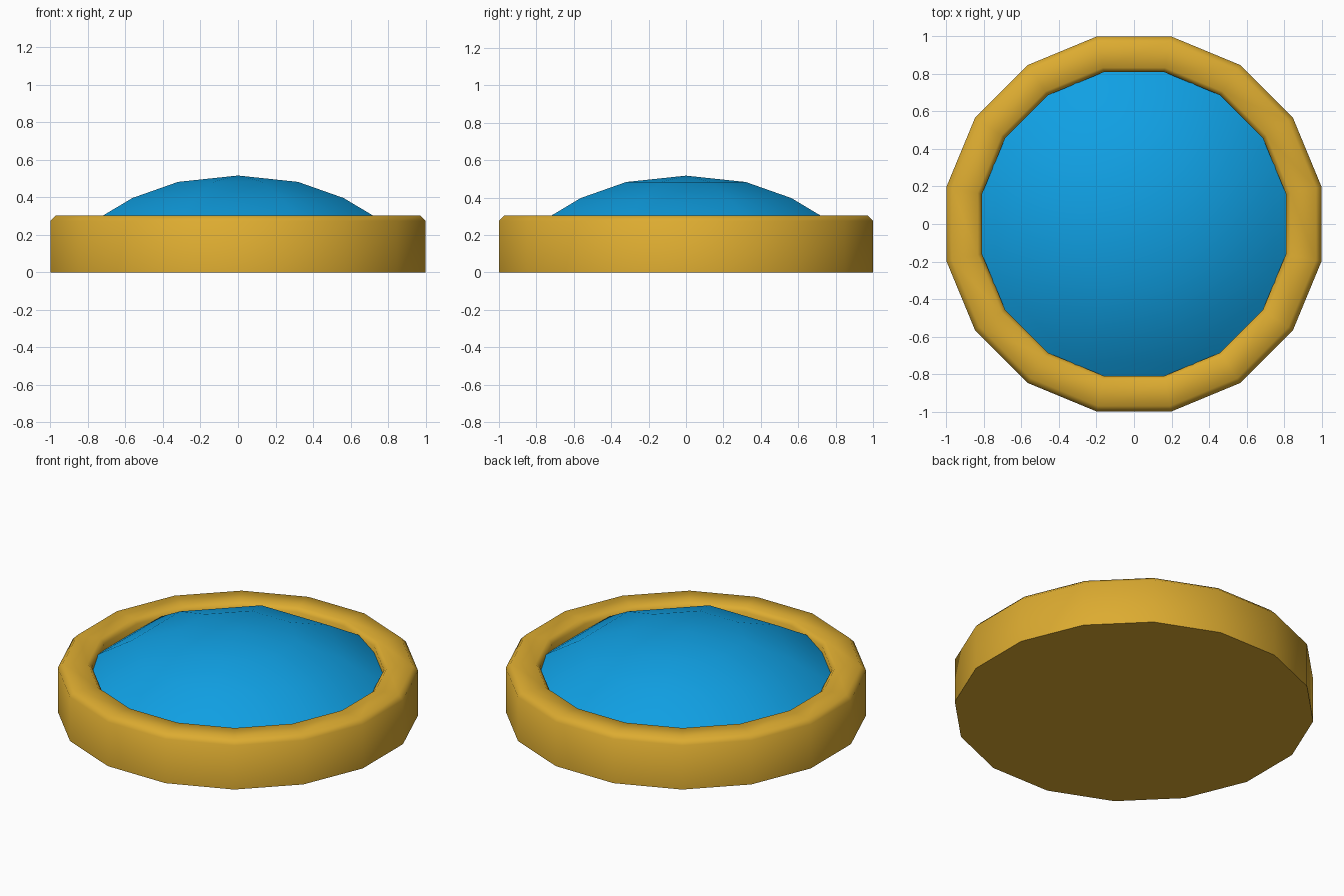
import bpy, bmesh, math

if "Cube" in bpy.data.objects:
    bpy.data.objects.remove(bpy.data.objects["Cube"])


def material(name, rgb):
    m = bpy.data.materials.new(name)
    m.diffuse_color = (*rgb, 1)
    m.use_nodes = True
    m.node_tree.nodes["Principled BSDF"].inputs["Base Color"].default_value = m.diffuse_color
    return m


def lathe(name, profile, sides, mat, angle):
    """Turn an (r, z) profile about z with vertices half a step off the axes."""
    bm = bmesh.new()
    rings = []
    for r, z in profile:
        if r == 0:
            rings.append([bm.verts.new((0, 0, z))] * sides)
            continue
        rings.append([bm.verts.new((r * math.cos((i + 0.5) * math.tau / sides),
                                    r * math.sin((i + 0.5) * math.tau / sides), z))
                      for i in range(sides)])
    for a, b in zip(rings, rings[1:]):
        for i in range(sides):
            j = (i + 1) % sides
            bm.faces.new(list(dict.fromkeys((a[i], a[j], b[j], b[i]))))
    bmesh.ops.recalc_face_normals(bm, faces=bm.faces)
    me = bpy.data.meshes.new(name)
    bm.to_mesh(me)
    bm.free()
    me.materials.append(mat)
    ob = bpy.data.objects.new(name, me)
    bpy.context.collection.objects.link(ob)
    bpy.ops.object.select_all(action='DESELECT')
    ob.select_set(True)
    bpy.context.view_layer.objects.active = ob
    bpy.ops.object.shade_smooth_by_angle(angle=math.radians(angle))
    return ob


gold = material("gold", (0.72, 0.41, 0.03))
blue = material("bright blue", (0.005, 0.35, 0.77))

# Sixteen-sided base with a raised, chamfered rim and closed underside
R = 1 / math.cos(math.pi / 16)
lathe("rim_base", [(0, 0), (R, 0), (R, 0.275), (R - 0.03, 0.305),
                   (0.85, 0.305), (0.826, 0.28), (0.826, 0.16), (0, 0.16)],
      16, gold, 50)

# Eight-sided shallow dome whose edge is sunk into the rim
lathe("dome", [(0, 0.517), (0.346, 0.483), (0.61, 0.397),
               (0.80, 0.292), (0.90, 0.225), (0, 0.225)], 8, blue, 50)
